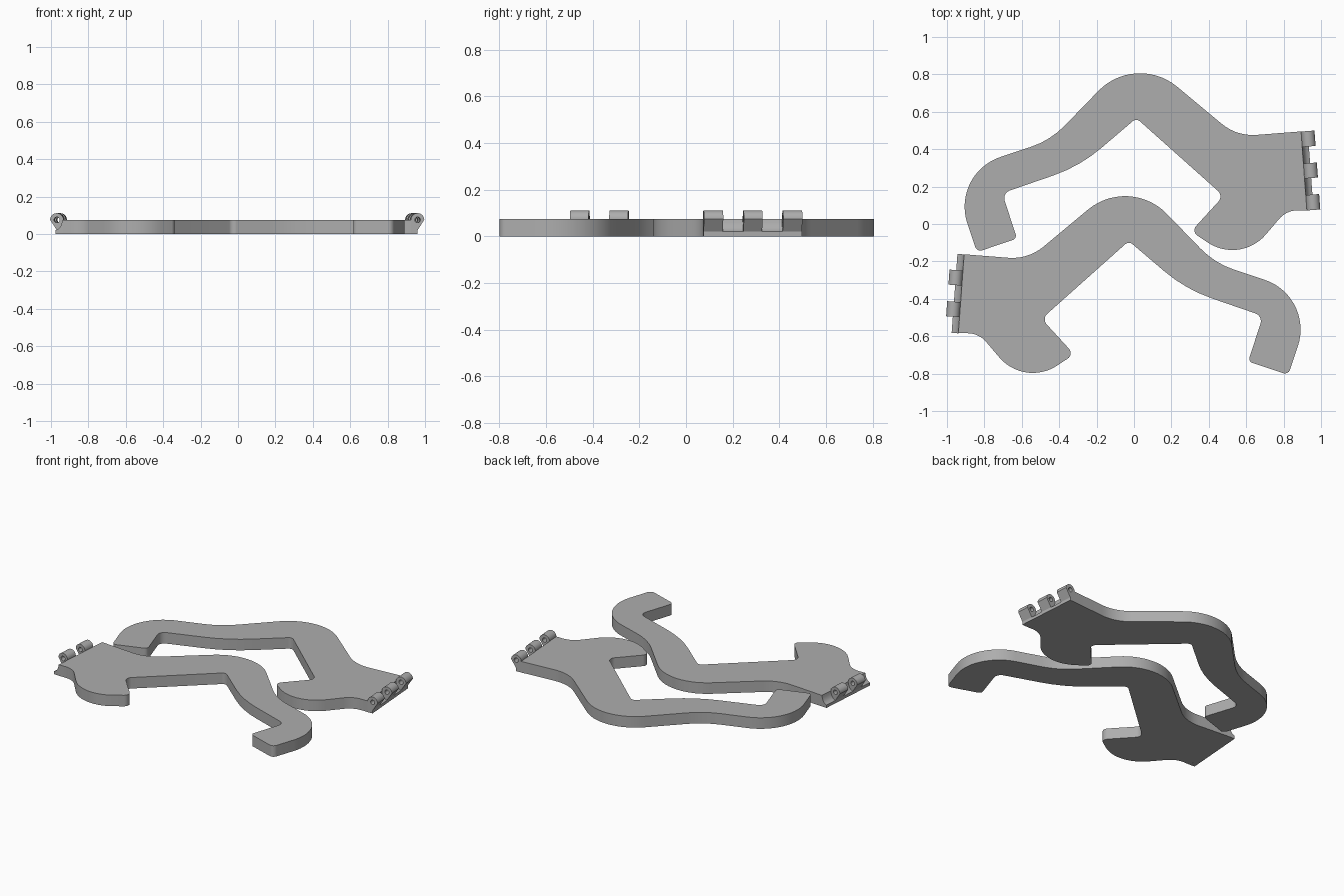
import bpy, bmesh, math
from mathutils import Vector

if "Cube" in bpy.data.objects:
    bpy.data.objects.remove(bpy.data.objects["Cube"])

T = 0.075          # plate thickness
R = 0.036          # knuckle radius
HOLE = 0.015       # pin hole radius

grey = bpy.data.materials.new("plain grey")
grey.diffuse_color = (0.42, 0.42, 0.42, 1)
grey.use_nodes = True
grey.node_tree.nodes["Principled BSDF"].inputs["Base Color"].default_value = grey.diffuse_color

# Plate outline corners: x, y, fillet radius (hinge on the right)
OUTLINE = [
    (0.893, 0.495, 0), (0.55, 0.468, 0.26), (0.01, 0.918, 0.31),
    (-0.447, 0.447, 0.45), (-0.98, 0.27, 0.28), (-0.84, -0.15, 0.03),
    (-0.625, -0.078, 0.025), (-0.705, 0.165, 0.045), (-0.29, 0.308, 0.8),
    (0.0126, 0.566, 0.03), (0.479, 0.150, 0.04), (0.305, -0.04, 0.035),
    (0.57, -0.215, 0.235), (0.815, 0.073, 0.13), (0.924, 0.073, 0),
]
HINGE_TOP, HINGE_END = Vector((0.929, 0.497)), Vector((0.960, 0.075))


def fillet(corners):
    """Round every corner of a polygon with its own radius."""
    out = []
    n = len(corners)
    for i, (x, y, r) in enumerate(corners):
        p = Vector((x, y))
        if r == 0:
            out.append(p)
            continue
        a = (Vector(corners[i - 1][:2]) - p).normalized()
        b = (Vector(corners[(i + 1) % n][:2]) - p).normalized()
        half = a.angle(b) / 2
        t = r / math.tan(half)
        centre = p + (a + b).normalized() * (r / math.sin(half))
        u, v = p + a * t - centre, p + b * t - centre
        sweep = u.angle(v)
        steps = max(4, int(sweep / math.radians(6)))
        for k in range(steps + 1):
            f = k / steps
            out.append(centre + (u * math.sin((1 - f) * sweep)
                                 + v * math.sin(f * sweep)) / math.sin(sweep))
    return out


def finish(name, bm):
    bmesh.ops.recalc_face_normals(bm, faces=bm.faces)
    me = bpy.data.meshes.new(name)
    bm.to_mesh(me)
    bm.free()
    me.materials.append(grey)
    ob = bpy.data.objects.new(name, me)
    bpy.context.collection.objects.link(ob)
    bpy.ops.object.select_all(action='DESELECT')
    ob.select_set(True)
    bpy.context.view_layer.objects.active = ob
    bpy.ops.object.shade_smooth_by_angle(angle=math.radians(30))


def loft(bm, start, end, cap=True):
    """Join two matching closed loops of points with quads."""
    a = [bm.verts.new(p) for p in start]
    b = [bm.verts.new(p) for p in end]
    n = len(a)
    for i in range(n):
        j = (i + 1) % n
        bm.faces.new((a[i], a[j], b[j], b[i]))
    if cap:
        bm.faces.new(a)
        bm.faces.new(b)
    return a, b


def knuckle_radius(angle):
    """Round barrel with a tapered web below that meets the plate edge."""
    c, s = math.cos(angle), math.sin(angle)
    if s >= -1e-6:
        return R
    drop = T - 0.02
    if c > 1e-6:                                   # sloped outer web
        return 1 / (c / R + -s / drop)
    return min(R / max(-c, 1e-6), drop / -s)       # block into the plate


def bracket(side, place, knuckles):
    # plate
    bm = bmesh.new()
    pts = fillet(OUTLINE)
    loft(bm, [place(p.x, p.y, 0) for p in pts], [place(p.x, p.y, T) for p in pts])
    finish(side + "_plate", bm)

    # hinge coordinates: s along the pin, u outwards, z up
    along = (HINGE_END - HINGE_TOP)
    length = along.length
    along.normalize()
    outward = Vector((-along.y, along.x))

    def hinge(s, u, z):
        p = HINGE_TOP + along * s + outward * u
        return place(p.x, p.y, z)

    # hollowed hinge edge
    prof = [(-R, 0), (0, 0), (0, 0.02), (-0.014, 0.026), (-0.026, 0.040),
            (-0.033, 0.058), (-R, T)]
    bm = bmesh.new()
    loft(bm, [hinge(0, u, z) for u, z in prof], [hinge(length, u, z) for u, z in prof])
    finish(side + "_hinge_edge", bm)

    # knuckles with a pin hole
    seg = length / 5
    angles = [2 * math.pi * k / 32 for k in range(32)]
    for k in knuckles:
        s0, s1 = k * seg + 0.002, (k + 1) * seg - 0.002
        if k == 0:
            s0 = 0
        if k == 4:
            s1 = length
        bm = bmesh.new()

        def ring(s, rad):
            return [hinge(s, rad(a) * math.cos(a), T + rad(a) * math.sin(a)) for a in angles]

        o0, o1 = loft(bm, ring(s0, knuckle_radius), ring(s1, knuckle_radius), False)
        h0, h1 = loft(bm, ring(s0, lambda a: HOLE), ring(s1, lambda a: HOLE), False)
        for o, h in ((o0, h0), (o1, h1)):
            for i in range(32):
                j = (i + 1) % 32
                bm.faces.new((o[i], o[j], h[j], h[i]))
        finish(f"{side}_knuckle_{k}", bm)


# Back bracket, and its mirrored partner in front
bracket("back", lambda x, y, z: (x, y, z), (0, 2, 4))
bracket("front", lambda x, y, z: (-x - 0.015, y - 0.657, z), (1, 3))
